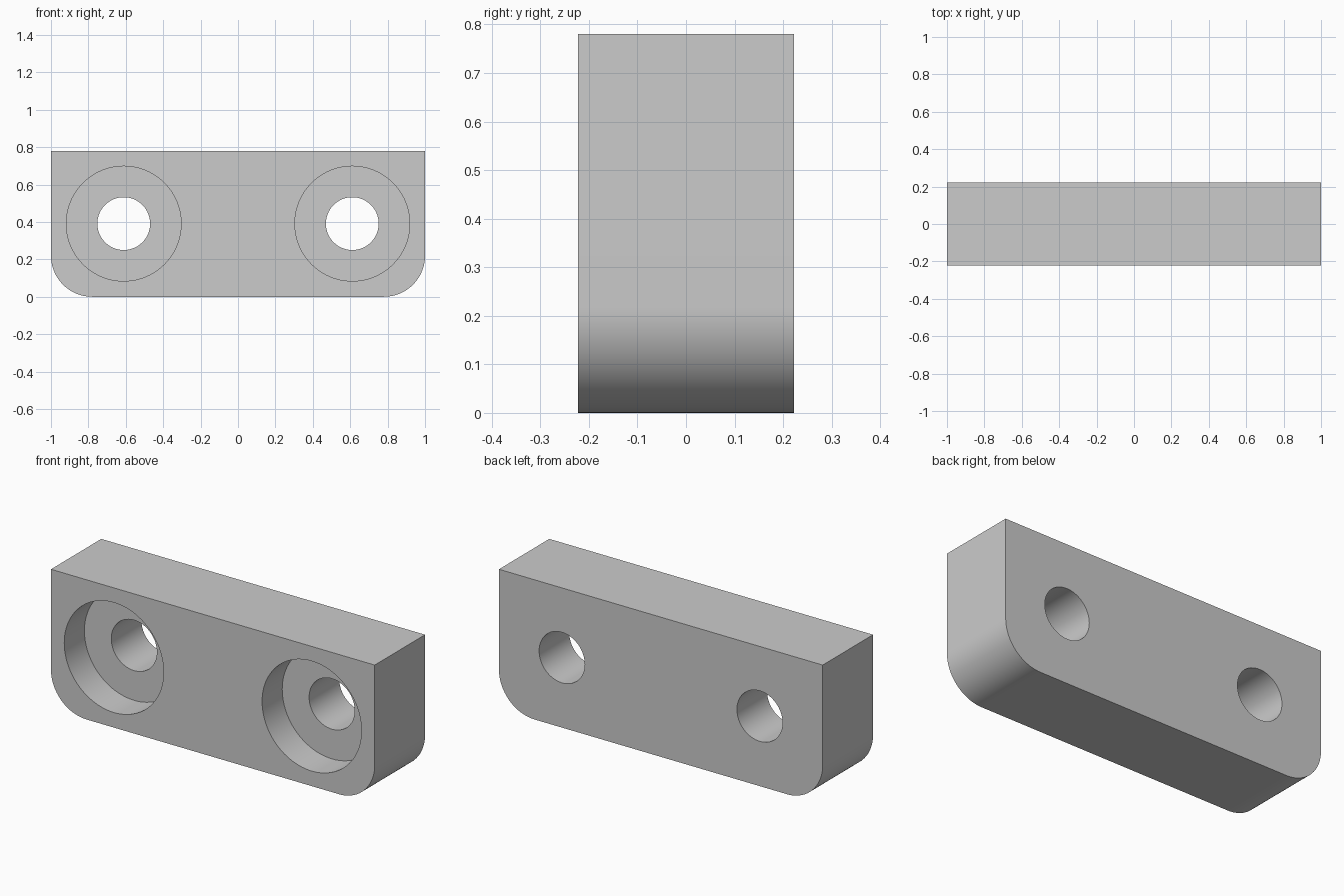
import bpy, bmesh, math

if "Cube" in bpy.data.objects:
    bpy.data.objects.remove(bpy.data.objects["Cube"])

W, H, T = 1.0, 0.78, 0.222        # half width, height, half thickness
R = 0.22                          # lower corner radius
HOLE_X, HOLE_Z = 0.611, 0.391
HOLE_R, BORE_R, BORE_DEPTH = 0.141, 0.307, 0.178


def cutter(name, x, radius, y0, y1):
    bm = bmesh.new()
    bmesh.ops.create_cone(bm, cap_ends=True, segments=96, radius1=radius,
                          radius2=radius, depth=y1 - y0)
    me = bpy.data.meshes.new(name)
    bm.to_mesh(me)
    bm.free()
    ob = bpy.data.objects.new(name, me)
    bpy.context.collection.objects.link(ob)
    ob.location = (x, (y0 + y1) / 2, HOLE_Z)
    ob.rotation_euler.x = math.pi / 2
    ob.hide_render = True
    return ob


# Plate: profile with square top corners and rounded lower corners
profile = [(W, H), (-W, H)]
for cx, start in ((-W + R, math.pi), (W - R, 1.5 * math.pi)):
    for i in range(25):
        a = start + i / 24 * math.pi / 2
        profile.append((cx + R * math.cos(a), R + R * math.sin(a)))

bm = bmesh.new()
face = bm.faces.new([bm.verts.new((x, -T, z)) for x, z in profile])
ext = bmesh.ops.extrude_face_region(bm, geom=[face], use_keep_orig=True)
moved = [v for v in ext["geom"] if isinstance(v, bmesh.types.BMVert)]
bmesh.ops.translate(bm, verts=moved, vec=(0, 2 * T, 0))
bmesh.ops.recalc_face_normals(bm, faces=bm.faces)
mesh = bpy.data.meshes.new("mounting_plate")
bm.to_mesh(mesh)
bm.free()
plate = bpy.data.objects.new("mounting_plate", mesh)
bpy.context.collection.objects.link(plate)
bpy.context.view_layer.objects.active = plate
plate.select_set(True)

# Counterbored through holes, one on each side
cutters = []
for side in (-1, 1):
    cutters.append(cutter("counterbore_cutter", side * HOLE_X, BORE_R,
                          -T - 0.1, -T + BORE_DEPTH))
    cutters.append(cutter("hole_cutter", side * HOLE_X, HOLE_R,
                          -T - 0.05, T + 0.1))
for c in cutters:
    mod = plate.modifiers.new(c.name, 'BOOLEAN')
    mod.operation = 'DIFFERENCE'
    mod.solver = 'EXACT'
    mod.object = c
    bpy.ops.object.modifier_apply(modifier=mod.name)
for c in cutters:
    bpy.data.objects.remove(c)

bpy.ops.object.shade_smooth_by_angle(angle=math.radians(30))
